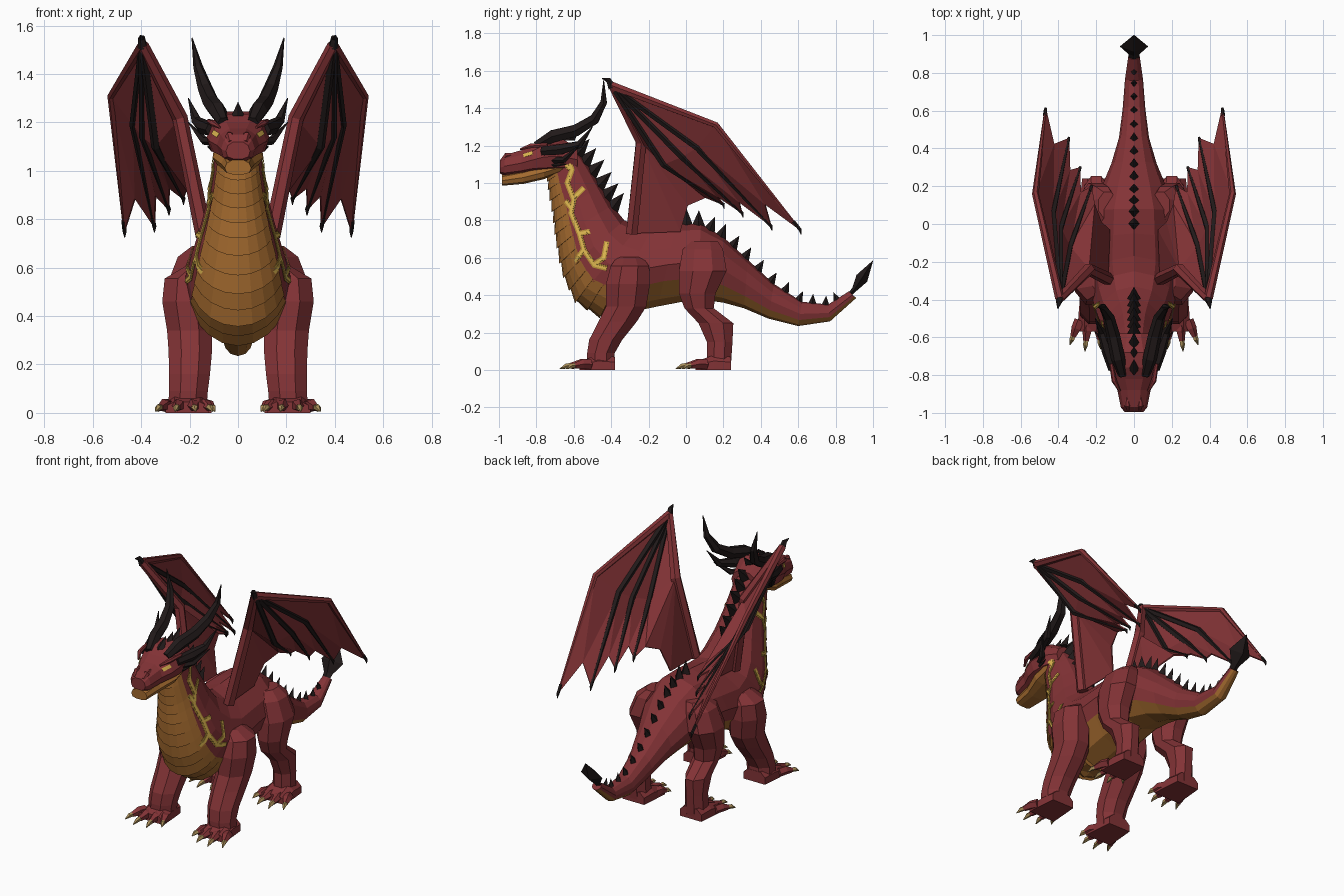
import bpy, bmesh
from math import sin, cos, pi, radians, copysign
from mathutils import Vector as V
from mathutils.bvhtree import BVHTree

if "Cube" in bpy.data.objects:
    bpy.data.objects.remove(bpy.data.objects["Cube"])

def material(name, rgb):
    m = bpy.data.materials.new(name)
    m.use_nodes = True
    m.diffuse_color = (*rgb, 1)
    m.node_tree.nodes["Principled BSDF"].inputs["Base Color"].default_value = (*rgb, 1)
    return m

RED = material("red hide", (0.228, 0.033, 0.037))
TAN = material("tan belly", (0.37, 0.145, 0.028))
BLACK = material("black horn", (0.015, 0.01, 0.01))
GOLD = material("bright gold", (0.72, 0.47, 0.08))
AMBER = material("dark gold", (0.46, 0.27, 0.04))
CLAW = material("pale claw", (0.4, 0.27, 0.1))

def build(name, verts, faces, mats, rule=None, mirror=False, thick=0):
    me = bpy.data.meshes.new(name)
    me.from_pydata([tuple(v) for v in verts], [], faces)
    for m in mats:
        me.materials.append(m)
    if rule:
        for i, p in enumerate(me.polygons):
            p.material_index = rule(i)
    bm = bmesh.new()
    bm.from_mesh(me)
    bmesh.ops.recalc_face_normals(bm, faces=bm.faces)
    bm.to_mesh(me)
    bm.free()
    ob = bpy.data.objects.new(name, me)
    bpy.context.collection.objects.link(ob)
    if thick:
        s = ob.modifiers.new("thickness", "SOLIDIFY")
        s.thickness, s.offset = thick, 0
    if mirror:
        ob.modifiers.new("mirror", "MIRROR")
    return ob

def loft(name, rings, mats, rule=None, mirror=False):
    n = len(rings[0])
    faces = [(r * n + i, r * n + (i + 1) % n, (r + 1) * n + (i + 1) % n, (r + 1) * n + i)
             for r in range(len(rings) - 1) for i in range(n)]
    faces += [tuple(range(n)), tuple(range(len(rings) * n - n, len(rings) * n))]
    return build(name, sum(rings, []), faces, mats, rule, mirror)

def tube(name, pts, radii, mat, sides=6, flat=1, mirror=True):
    """Tapered limb along a path; flat squashes it across the x direction."""
    pts = [V(p) for p in pts]
    rings = []
    for i, p in enumerate(pts):
        d = (pts[min(i + 1, len(pts) - 1)] - pts[max(i - 1, 0)]).normalized()
        u = V((1, 0, 0))
        u = (u - d * u.dot(d)).normalized()
        w = d.cross(u) * flat
        rings.append([p + (u * cos(2 * pi * k / sides) + w * sin(2 * pi * k / sides)) * radii[i]
                      for k in range(sides)])
    return loft(name, rings, [mat], mirror=mirror)

# Body from skull to tail: back point (y, z), belly point (y, z), half width
BODY = [(-.58, 1.17, -.74, 1.07, .09), (-.52, 1.09, -.73, .97, .1), (-.455, .98, -.705, .84, .12),
        (-.395, .88, -.69, .70, .15), (-.33, .80, -.655, .52, .19), (-.25, .77, -.585, .37, .215),
        (-.17, .775, -.44, .28, .23), (-.05, .785, -.15, .34, .22), (.08, .78, .06, .38, .21),
        (.20, .71, .20, .36, .17), (.33, .59, .31, .33, .12), (.47, .46, .44, .275, .08),
        (.62, .365, .60, .235, .06), (.76, .35, .77, .26, .048), (.87, .42, .91, .385, .03)]

def skin(t, a, s=1.0):
    """Point on the body at station t and angle a from the back; the trunk is rounder."""
    i = min(int(t), len(BODY) - 2)
    ty, tz, by, bz, w = [p + (q - p) * (t - i) for p, q in zip(BODY[i], BODY[i + 1])]
    top, bot = V((0, ty, tz)), V((0, by, bz))
    c = copysign(abs(cos(a)) ** (1 + .35 * max(0, 1 - abs(t - 7) / 2.5)), cos(a))
    return (top + bot) / 2 + ((top - bot) / 2 * c + V((w * sin(a), 0, 0))) * s

SIDES = 12
body = loft("body", [[skin(t, 2 * pi * k / SIDES) for k in range(SIDES)] for t in range(len(BODY))],
            [RED, TAN], lambda i: int(4 <= i % SIDES <= 7 and i < SIDES * (len(BODY) - 1)))

# Overlapping throat and chest plates
PLATES = 14
angles = [radians(118 + 15.5 * k) for k in range(9)]
step, m = 6.2 / PLATES, len(angles)
for n in range(PLATES):
    lip = .1 - .004 * n
    rows = [skin(.1 + step * (n + dt * (1 + .3 * (-cos(a) - .7))), a, 1 + s * (abs(cos(a)) - .3) / .7)
            for dt, s in ((0, .005), (1, lip), (1, -.03)) for a in angles]
    build("chest_plate", rows, [(r * m + k, r * m + k + 1, r * m + m + k + 1, r * m + m + k)
                                for r in range(2) for k in range(m - 1)], [TAN])

# Head and jaw: y, bottom, top, half width
def muzzle(name, rows, mat):
    half = [(.4, 0), (.85, .12), (1, .45), (.82, .8), (.4, 1)]
    shape = half + [(-a, b) for a, b in reversed(half)]
    return loft(name, [[V((w * a, y, lo + (hi - lo) * b)) for a, b in shape]
                       for y, lo, hi, w in rows], [mat])

head = muzzle("head", [(-.995, 1.05, 1.12, .05), (-.97, 1.04, 1.15, .07), (-.88, 1.05, 1.175, .088),
                       (-.82, 1.06, 1.2, .118), (-.76, 1.06, 1.235, .13), (-.68, 1.06, 1.245, .125),
                       (-.58, 1.07, 1.19, .09)], RED)
muzzle("lower_jaw", [(-.985, .985, 1.045, .055), (-.87, .995, 1.07, .07),
                     (-.76, 1.02, 1.1, .105), (-.66, 1.06, 1.12, .1)], TAN)
tube("nostrils", [(.03, -.985, 1.12), (.035, -.96, 1.145), (.035, -.91, 1.155)], [.01, .018, .006], RED)
tube("brows", [(.075, -.885, 1.18), (.105, -.83, 1.198), (.12, -.74, 1.205)], [.006, .014, .01], RED)

# Horns and cheek spikes
tube("large_horns", [(.06, -.80, 1.2), (.085, -.71, 1.25), (.11, -.59, 1.28), (.135, -.49, 1.34),
                     (.165, -.44, 1.43), (.19, -.44, 1.55)], [.025, .038, .036, .031, .02, .002], BLACK)
tube("side_horns", [(.11, -.77, 1.17), (.14, -.67, 1.18), (.17, -.57, 1.205), (.205, -.50, 1.3)],
     [.026, .032, .022, .002], BLACK)
tube("cheek_spikes", [(.1, -.72, 1.12), (.14, -.65, 1.125), (.205, -.57, 1.2)], [.018, .018, .002], BLACK, 5)
tube("jaw_spikes", [(.09, -.74, 1.1), (.11, -.7, 1.095), (.125, -.64, 1.1)], [.012, .012, .002], BLACK, 5)

# Thin strips laid on a surface: eyes and glowing neck veins
def strips(name, target, paths, width, mat, lift):
    tree = BVHTree.FromPolygons([v.co for v in target.data.vertices],
                                [p.vertices[:] for p in target.data.polygons])
    verts, faces = [], []
    for path in paths:
        path = [V((0, *p)) for p in path]
        for a, b in zip(path, path[1:]):
            d = (b - a).normalized()
            side = V((0, -d.z, d.y)) * width / 2
            a, b = a - d * width / 4, b + d * width / 4
            for k in range(4):
                p, q = a.lerp(b, k / 4), a.lerp(b, (k + 1) / 4)
                hits = [tree.ray_cast(V((1, c.y, c.z)), V((-1, 0, 0)))
                        for c in (p - side, q - side, q + side, p + side)]
                if all(h[0] for h in hits):
                    faces.append(tuple(range(len(verts), len(verts) + 4)))
                    verts += [h[0] + V((lift, 0, 0)) for h in hits]
    build(name, verts, faces, [mat], mirror=True, thick=.002)

strips("eyes", head, [[(-.865, 1.148), (-.825, 1.16)]], .018, GOLD, .004)
VEINS = [[(-.67, 1.12), (-.61, 1.07), (-.635, 1.0), (-.60, .91), (-.615, .84), (-.57, .73),
          (-.545, .64), (-.49, .56), (-.43, .545)],
         [(-.61, 1.07), (-.64, 1.15)], [(-.60, .92), (-.55, .97)], [(-.57, .73), (-.52, .74)],
         [(-.49, .565), (-.44, .6), (-.425, .68)], [(-.55, .64), (-.60, .57)], [(-.61, .86), (-.64, .9)]]
strips("vein_edges", body, VEINS, .028, AMBER, .004)
strips("vein_cores", body, VEINS, .014, GOLD, .008)

# Spikes along the spine
def spike(base, along, up, size):
    along, up = along.normalized() * size * .42, up.normalized() * size
    wide = V((size * .34, 0, 0))
    base = base - up * .15
    build("spine_spike", [base - along, base + wide, base + along, base - wide, base + up],
          [(0, 1, 2, 3), (0, 1, 4), (1, 2, 4), (2, 3, 4), (3, 0, 4)], [BLACK])

def spine_row(start, end, count, big, small):
    for k in range(count):
        f = k / (count - 1)
        t = start + (end - start) * f
        along = skin(t + .1, 0) - skin(max(t - .1, 0), 0)
        spike(skin(t, 0), along, V((0, -along.z, along.y)).normalized() + V((0, 0, .4)),
              big + (small - big) * f)

spine_row(.1, 3.1, 6, .11, .11)
spine_row(7.4, 13.4, 13, .09, .05)
for y in (-.76, -.69, -.62):
    spike(V((0, y, 1.235)), V((0, 1, 0)), V((0, .7, .8)), .08)

# Tail blade
tube("tail_blade", [(0, .87, .40), (0, .90, .43), (0, .94, .49), (0, 1.0, .585)],
     [.025, .03, .075, .002], BLACK, 4, .45, mirror=False)

# Legs: centre x, y, z, then half width and half depth
def leg(name, rows):
    loft(name, [[V((x + rx * cos(pi * (k + .5) / 4) * 1.06, y + ry * sin(pi * (k + .5) / 4) * 1.06, z))
                 for k in range(8)] for x, y, z, rx, ry in rows], [RED], mirror=True)

def foot(name, x, heel):
    shape = [(-1, 0), (1, 0), (1, .6), (.6, 1), (-.6, 1), (-1, .6)]
    loft(name, [[V((x + w * a, heel + y, h * b)) for a, b in shape]
                for y, w, h in ((0, .075, .07), (-.09, .083, .08), (-.19, .09, .045))],
         [RED], mirror=True)
    for dx, reach in ((-.105, .23), (-.035, .285), (.05, .295), (.13, .26)):
        root, tip = V((x + dx * .6, heel - .13, .03)), V((x + dx, heel - reach, .006))
        knuckle = root.lerp(tip, .65) + V((0, 0, .008))
        tube(name + "_toe", [root, root.lerp(knuckle, .5) + V((0, 0, .006)), knuckle],
             [.028, .027, .016], RED, 5)
        tube(name + "_claw", [knuckle - (tip - root) * .08, knuckle.lerp(tip, .4) + V((0, 0, .006)), tip],
             [.014, .014, .002], CLAW, 5)

leg("front_legs", [(.17, -.30, .605, .05, .07), (.21, -.30, .555, .095, .105), (.215, -.31, .46, .1, .12),
                   (.2, -.32, .34, .095, .11), (.197, -.365, .26, .092, .105),
                   (.2, -.43, .16, .086, .09), (.205, -.455, .09, .082, .075), (.21, -.455, 0, .08, .075)])
leg("hind_legs", [(.14, .10, .69, .05, .07), (.17, .09, .645, .08, .11), (.205, .09, .53, .09, .13),
                  (.2, .06, .41, .083, .1), (.195, .07, .33, .072, .08), (.2, .16, .25, .067, .095),
                  (.2, .18, .15, .062, .07), (.2, .175, 0, .066, .065)])
foot("front_feet", .21, -.38)
foot("hind_feet", .2, .24)

# Wings: arm, fingers and scalloped skin
root, elbow, wrist = V((.14, -.29, .73)), V((.24, -.24, 1.22)), V((.393, -.395, 1.52))
knuckles = [V((.522, .16, 1.31)), V((.43, .06, 1.19)), V((.39, -.02, 1.14)), V((.34, -.12, 1.1))]
tips = [V((.468, .61, .75)), V((.345, .455, .77)), V((.285, .30, .84)), V((.225, .2, .885))]
tube("wing_arms", [root, elbow, wrist], [.035, .032, .024], RED)
tube("wing_leading_edges", [wrist, knuckles[0], tips[0]], [.024, .018, .006], RED)
tube("wing_claws", [wrist - V((0, 0, .01)), wrist + V((.005, -.02, .03)), wrist + V((.01, -.055, .04))],
     [.022, .015, .002], BLACK, 5)
points, skins = [wrist], []
for i, (k, t) in enumerate(zip(knuckles, tips)):
    points += [k, t]
    if i:
        tube("wing_finger", [wrist, k, t], [.018, .019, .007], BLACK, 5)
    tube("finger_tip", [t.lerp(k, .08), t, t + V((0, .005, -.025))], [.01, .009, .002], BLACK, 5)
inner, flank = V((.175, .01, .88)), V((.13, -.03, .74))
for i in range(3):
    a, m = 1 + 2 * i, len(points)
    points.append(((tips[i] + tips[i + 1]) / 2).lerp((knuckles[i] + knuckles[i + 1]) / 2, .26))
    skins += [(0, a, a + 2), (a, a + 1, m), (a, m, a + 2), (a + 2, m, a + 3)]
e = len(points)
points += [elbow, inner, flank, root, tips[3].lerp(inner, .5) + V((.01, 0, .04))]
skins += [(0, 7, e), (7, 8, e + 4), (7, e + 4, e), (e, e + 4, e + 1), (e, e + 1, e + 2), (e, e + 2, e + 3)]
build("wing_skin", points, skins, [RED], mirror=True, thick=.008)
